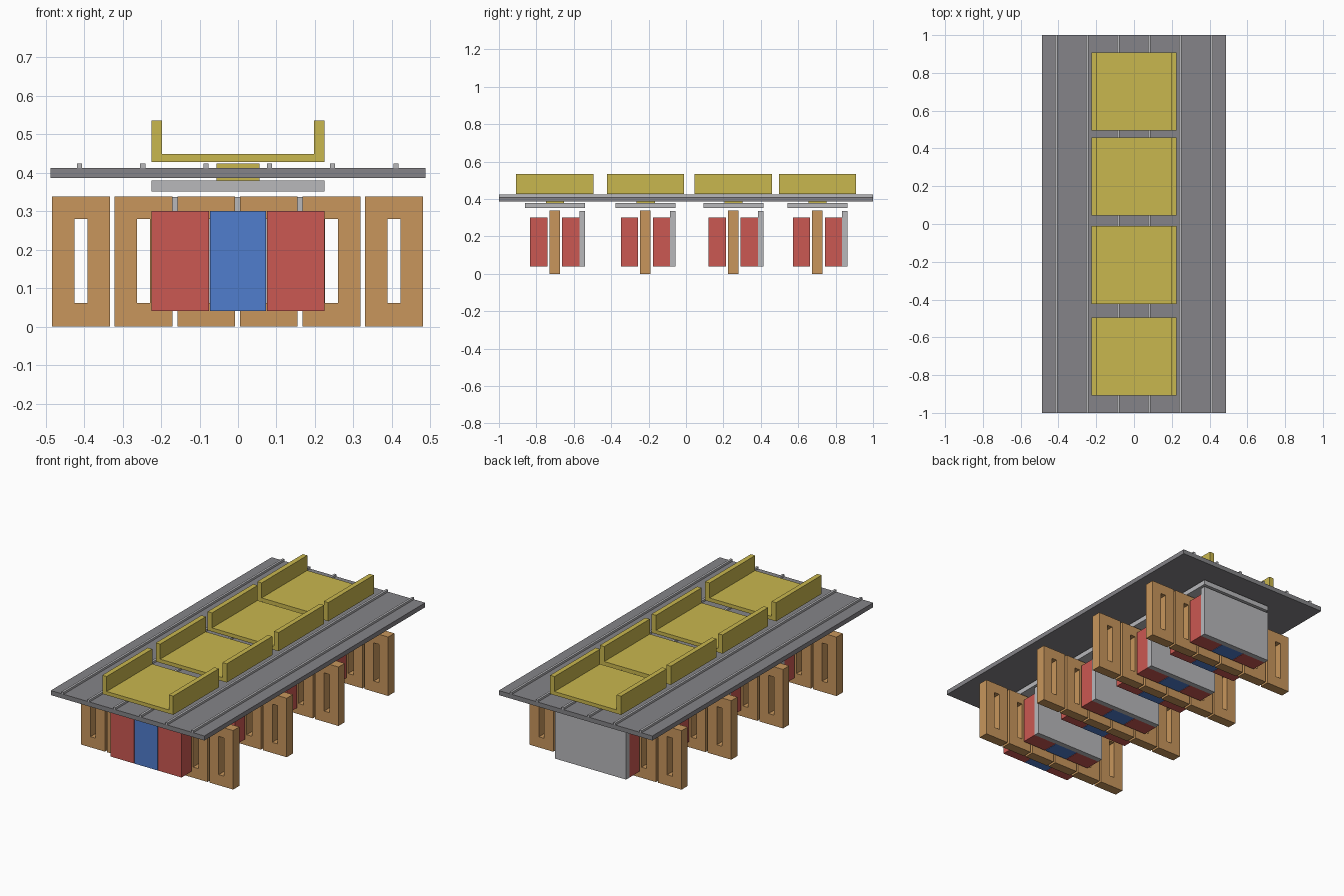
import bpy, bmesh

if "Cube" in bpy.data.objects:
    bpy.data.objects.remove(bpy.data.objects["Cube"])


def material(name, rgb):
    m = bpy.data.materials.new(name)
    lin = [((v / 255 + 0.055) / 1.055) ** 2.4 for v in rgb]
    m.diffuse_color = (*lin, 1)
    m.use_nodes = True
    m.node_tree.nodes["Principled BSDF"].inputs["Base Color"].default_value = m.diffuse_color
    return m


ORANGE = material("copper orange", (200, 150, 92))
RED = material("magnet red", (203, 88, 82))
BLUE = material("magnet blue", (80, 125, 205))
YELLOW = material("mustard yellow", (201, 183, 78))
DARK = material("dark grey", (133, 132, 136))
LIGHT = material("light grey", (184, 184, 187))


def finish(name, bm, mat):
    bmesh.ops.recalc_face_normals(bm, faces=bm.faces)
    me = bpy.data.meshes.new(name)
    bm.to_mesh(me)
    bm.free()
    me.materials.append(mat)
    ob = bpy.data.objects.new(name, me)
    bpy.context.collection.objects.link(ob)
    return ob


def box(name, x, y, z, mat):
    """Box from (min, max) pairs."""
    bm = bmesh.new()
    bmesh.ops.create_cube(bm, size=1)
    for v in bm.verts:
        v.co = [r[0] if c < 0 else r[1] for c, r in zip(v.co, (x, y, z))]
    return finish(name, bm, mat)


def extrude_xz(name, quads, y, mat):
    """Extrude a set of joined x-z quads along y."""
    bm = bmesh.new()
    for q in quads:
        bm.faces.new([bm.verts.new((a, y[0], b)) for a, b in q])
    bmesh.ops.remove_doubles(bm, verts=bm.verts, dist=1e-5)
    ext = bmesh.ops.extrude_face_region(bm, geom=bm.faces[:], use_keep_orig=True)
    for v in ext["geom"]:
        if isinstance(v, bmesh.types.BMVert):
            v.co.y = y[1]
    return finish(name, bm, mat)


def coil(cx, y):
    """Rectangular frame with a tall narrow slot."""
    def ring(w, z0, z1):
        return [(cx - w, z0), (cx + w, z0), (cx + w, z1), (cx - w, z1)]
    o, i = ring(0.075, 0, 0.338), ring(0.0165, 0.061, 0.28)
    quads = [(o[k], o[(k + 1) % 4], i[(k + 1) % 4], i[k]) for k in range(4)]
    extrude_xz("coil", quads, y, ORANGE)


def tray(y):
    """U-shaped carriage with two side walls."""
    a, b, z0, z1, z2 = 0.225, 0.197, 0.428, 0.449, 0.535
    p = [(-a, z0), (a, z0), (a, z2), (b, z2), (b, z1), (-b, z1), (-b, z2), (-a, z2)]
    bm = bmesh.new()
    f = bm.faces.new([bm.verts.new((px, y[0], pz)) for px, pz in p])
    ext = bmesh.ops.extrude_face_region(bm, geom=[f], use_keep_orig=True)
    for v in ext["geom"]:
        if isinstance(v, bmesh.types.BMVert):
            v.co.y = y[1]
    finish("carriage_tray", bm, YELLOW)


# Long deck with six rails
box("deck", (-0.487, 0.487), (-1, 1), (0.386, 0.412), DARK)
for k in range(6):
    x = -0.412 + 0.1645 * k
    box("rail", (x - 0.0065, x + 0.0065), (-1, 1), (0.412, 0.424), LIGHT)

# Four repeated stations
for c in (-0.702, -0.217, 0.252, 0.702):
    for k in range(6):
        coil(-0.408 + 0.1627 * k, (c - 0.028, c + 0.028))
    # Magnet rows in front of and behind the coils
    for y0 in (c - 0.131, c + 0.04):
        y = (y0, y0 + 0.092)
        box("side_magnet", (-0.225, -0.076), y, (0.04, 0.30), RED)
        box("middle_magnet", (-0.073, 0.073), y, (0.04, 0.30), BLUE)
        box("side_magnet", (0.076, 0.225), y, (0.04, 0.30), RED)
    # Back and top plates, connecting pad and carriage
    box("back_plate", (-0.225, 0.225), (c + 0.132, c + 0.162), (0.04, 0.337), LIGHT)
    box("top_plate", (-0.225, 0.225), (c - 0.159, c + 0.162), (0.351, 0.379), LIGHT)
    box("connecting_pad", (-0.056, 0.056), (c - 0.047, c + 0.05), (0.379, 0.424), YELLOW)
    tray((c - 0.206, c + 0.207))
